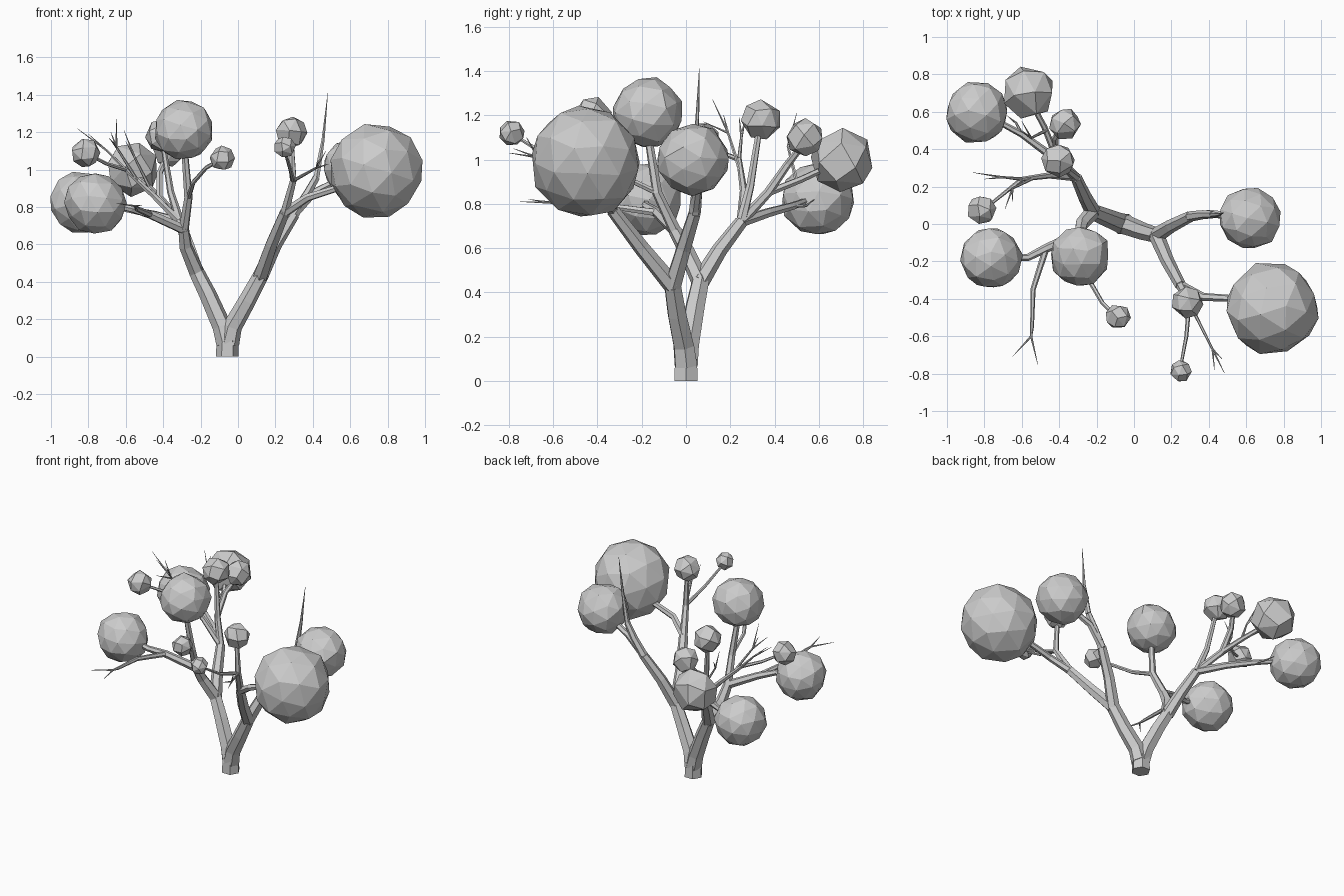
import bpy, bmesh, math, random
from mathutils import Vector, Euler

if "Cube" in bpy.data.objects:
    bpy.data.objects.remove(bpy.data.objects["Cube"])

random.seed(4)


def wood(name, *branches):
    """Six-sided tapering tubes; each branch is (start radius, end radius, points)."""
    cu = bpy.data.curves.new(name, 'CURVE')
    cu.dimensions = '3D'
    cu.bevel_depth = 1.0
    cu.bevel_resolution = 1
    cu.use_fill_caps = True
    for r0, r1, pts in branches:
        sp = cu.splines.new('POLY')
        sp.points.add(len(pts) - 1)
        for i, p in enumerate(pts):
            sp.points[i].co = (*p, 1)
            sp.points[i].radius = r0 + (r1 - r0) * i / (len(pts) - 1)
    ob = bpy.data.objects.new(name, cu)
    bpy.context.collection.objects.link(ob)
    bpy.ops.object.select_all(action='DESELECT')
    ob.select_set(True)
    bpy.context.view_layer.objects.active = ob
    bpy.ops.object.convert(target='MESH')
    for f in bpy.context.object.data.polygons:
        f.use_smooth = False


def fork(base, mid, tips, r=0.010):
    """A thin twig that splits into several pointed tips."""
    return [(r, r * .6, [base, mid])] + [(r * .6, 0.001, [mid, t]) for t in tips]


def leaf_ball(name, x, y, z, r):
    """Faceted foliage clump; small clumps get fewer, broader facets."""
    bm = bmesh.new()
    if r > 0.15:
        bmesh.ops.create_icosphere(bm, subdivisions=2, radius=r * 1.01)
        for v in bm.verts:
            v.co += Vector([random.uniform(-.04, .04) * r for _ in range(3)])
        bmesh.ops.dissolve_limit(bm, angle_limit=math.radians(11),
                                 verts=bm.verts, edges=bm.edges)
    else:
        n = 18
        for i in range(n):
            h = 1 - (2 * i + 1) / n
            a, q = i * 2.39996, math.sqrt(1 - h * h)
            bm.verts.new(Vector((q * math.cos(a), q * math.sin(a), h)) * r * 1.03)
        bmesh.ops.convex_hull(bm, input=bm.verts)
        bmesh.ops.dissolve_limit(bm, angle_limit=math.radians(15),
                                 verts=bm.verts, edges=bm.edges)
    me = bpy.data.meshes.new(name)
    bm.to_mesh(me)
    bm.free()
    ob = bpy.data.objects.new(name, me)
    ob.location = (x, y, z)
    ob.rotation_euler = Euler([random.uniform(0, 6.28) for _ in range(3)])
    bpy.context.collection.objects.link(ob)


# trunk and the two main limbs
L, R = (-.22, .065, .45), (.12, -.06, .43)
wood("trunk", (.061, .057, [(-.057, 0, 0), (-.057, 0, .1)]))
wood("main_limbs",
     (.057, .042, [(-.06, 0, .07), (-.085, .01, .16), (-.16, .04, .33), L]),
     (.057, .042, [(-.05, 0, .07), (-.03, -.01, .16), (.05, -.04, .3), R]))

# left front limb
A = (-.29, -.05, .68)
S = (-.265, -.13, .85)
E = (-.47, -.13, .76)
wood("left_front_branches",
     (.042, .03, [L, (-.28, 0, .59), A]),
     (.028, .018, [A, S, (-.285, -.17, 1.1)]),
     (.014, .010, [S, (-.24, -.3, .93), (-.17, -.42, 1.01), (-.1, -.49, 1.05)]),
     (.028, .015, [A, E, (-.57, -.18, .79), (-.7, -.18, .82)]),
     (.018, .010, [E, (-.54, -.35, .79), (-.545, -.55, .80)]),
     *fork((-.545, -.55, .80), (-.55, -.6, .805), [(-.65, -.71, .82), (-.515, -.75, .81)]))

# left back limb
B = (-.31, .25, .72)
C = (-.36, .29, .88)
D = (-.42, .37, .85)
W = (-.6, .24, 1.0)
wood("left_back_branches",
     (.042, .03, [L, (-.265, .15, .59), B]),
     (.024, .014, [B, C, (-.4, .33, 1.13)]),
     (.024, .014, [B, D, (-.42, .46, .98), (-.38, .53, 1.07)]),
     (.018, .014, [D, (-.48, .52, .91), (-.56, .67, .98)]),
     (.026, .014, [B, (-.45, .37, .76), (-.6, .48, .79), (-.75, .56, .82)]),
     (.022, .012, [B, (-.45, .26, .86), W]),
     (.012, .008, [W, (-.7, .16, 1.03), (-.8, .08, 1.08)]),
     *fork(W, (-.7, .25, 1.1), [(-.86, .275, 1.22), (-.8, .24, 1.19)]),
     *fork((-.53, .25, .93), (-.65, .19, 1.12), [(-.65, .12, 1.27), (-.69, .08, 1.17), (-.68, .17, 1.2)]),
     *fork((-.47, .5, .9), (-.55, .46, 1.06), [(-.61, .5, 1.21), (-.6, .55, 1.15)]),
     *fork((-.6, .48, .79), (-.63, .54, .79), [(-.68, .58, .82)]))

# right front limb
F = (.25, -.33, .77)
G = (.295, -.42, .94)
wood("right_front_branches",
     (.042, .03, [R, (.18, -.2, .6), F]),
     (.026, .014, [F, G, (.285, -.42, 1.15)]),
     (.026, .018, [F, (.37, -.39, .85), (.56, -.4, .91)]),
     (.013, .008, [G, (.28, -.6, 1.0), (.25, -.76, 1.1)]),
     *fork(G, (.42, -.67, 1.01), [(.485, -.8, 1.03), (.43, -.78, 1.05), (.47, -.72, 1.1)]))

# right back limb
H = (.3, .04, .76)
K = (.42, .05, .96)
wood("right_back_branches",
     (.042, .03, [R, (.2, -.01, .6), H]),
     (.028, .02, [H, (.37, .05, .87), K]),
     (.024, .018, [H, (.41, .055, .88), (.55, .04, .95)]),
     (.018, .001, [K, (.455, .05, 1.16), (.48, .06, 1.41)]))

# foliage clumps
for i, c in enumerate([
        (.74, -.45, .99, .25), (.62, .03, 1.0, .165), (-.287, -.17, 1.21, .16),
        (-.765, -.18, .82, .163), (-.84, .595, .82, .165), (-.565, .705, 1.0, .143),
        (-.37, .535, 1.1, .085), (-.405, .34, 1.18, .09), (-.815, .075, 1.09, .078),
        (-.085, -.495, 1.06, .067), (.285, -.42, 1.2, .084), (.25, -.787, 1.12, .058)]):
    leaf_ball(f"foliage_{i + 1}", *c)
